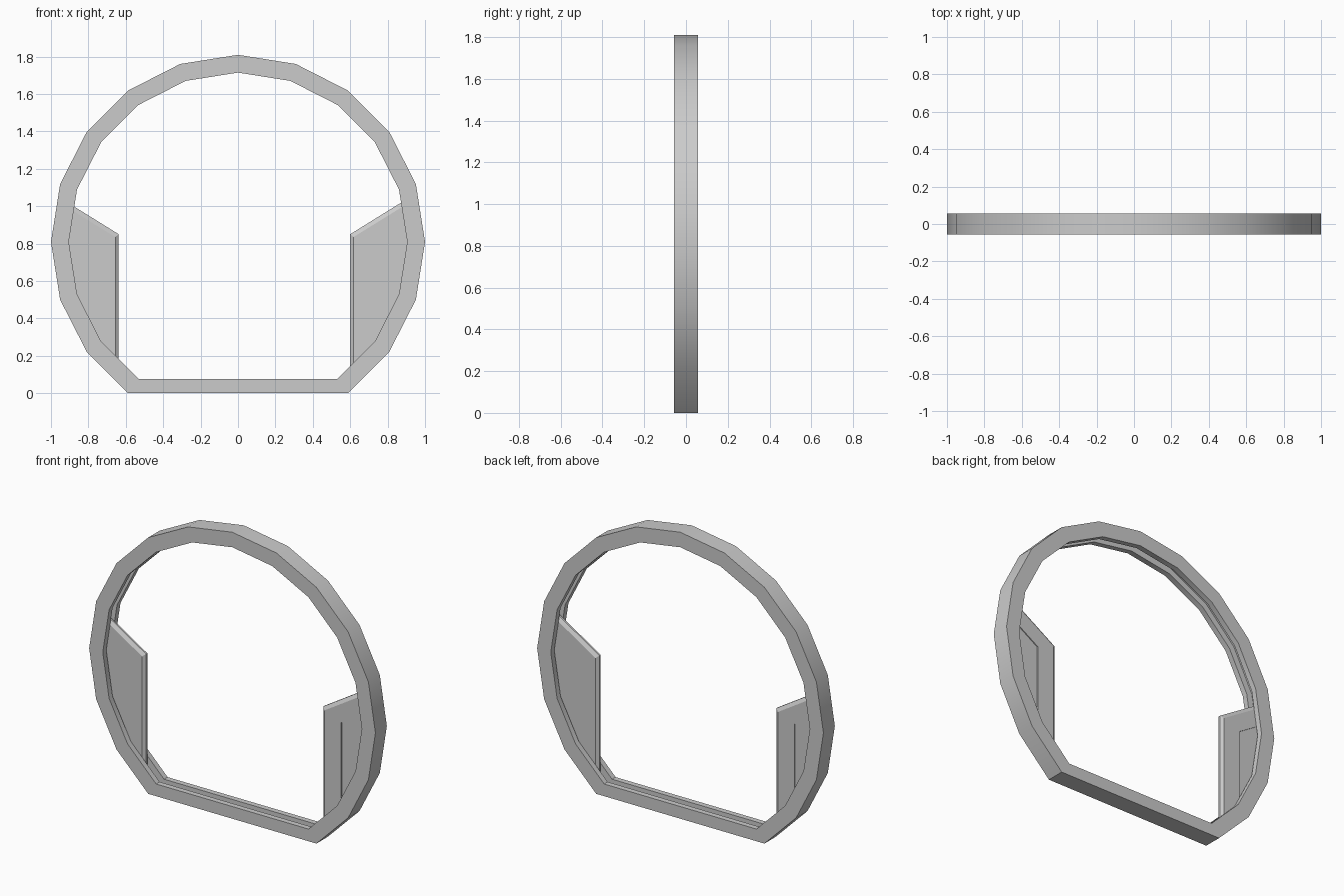
import bpy, bmesh, math

if "Cube" in bpy.data.objects:
    bpy.data.objects.remove(bpy.data.objects["Cube"])

CZ = 0.809          # height of the ring centre
STEP = math.radians(18)


def make_object(name, loops, closed):
    """Skin a row of equal-length loops; close it on itself or cap both ends."""
    bm = bmesh.new()
    rows = [[bm.verts.new(p) for p in loop] for loop in loops]
    n = len(rows[0])
    pairs = list(zip(rows, rows[1:]))
    if closed:
        pairs.append((rows[-1], rows[0]))
    for a, b in pairs:
        for i in range(n):
            j = (i + 1) % n
            bm.faces.new((a[i], a[j], b[j], b[i]))
    if not closed:
        bm.faces.new(rows[0])
        bm.faces.new(rows[-1])
    bmesh.ops.recalc_face_normals(bm, faces=bm.faces)
    mesh = bpy.data.meshes.new(name)
    bm.to_mesh(mesh)
    bm.free()
    obj = bpy.data.objects.new(name, mesh)
    bpy.context.collection.objects.link(obj)
    return obj


# Ring frame: grooved section swept round a 20-gon with a flat bottom
section = [(1, -.057), (1, .057), (.905, .057), (.905, .022),
           (.945, .022), (.945, -.022), (.905, -.022), (.905, -.057)]
loops = []
for k in range(-3, 14):
    a = k * STEP
    loops.append([(r * math.cos(a), y, CZ + r * math.sin(a)) for r, y in section])
frame = make_object("ring_frame", loops, True)
bpy.ops.object.select_all(action='DESELECT')
frame.select_set(True)
bpy.context.view_layer.objects.active = frame
bpy.ops.object.shade_smooth_by_angle(angle=math.radians(30))


# Sliding doors
def arc_z(x, r):
    """Lower right side of the 20-gon of radius r at a given x."""
    for k in (-3, -2, -1):
        x0, x1 = r * math.cos(k * STEP), r * math.cos((k + 1) * STEP)
        if x <= x1:
            t = (x - x0) / (x1 - x0)
            z0, z1 = r * math.sin(k * STEP), r * math.sin((k + 1) * STEP)
            return CZ + z0 + t * (z1 - z0)
    return CZ


def door_loop(side, x, top, r, y):
    """Outline: straight free edge, sloping top, back edge following the ring."""
    slope, lean = .62, math.tan(STEP / 2)
    cx = (r - lean * (top - CZ) + lean * slope * x) / (1 + lean * slope)
    fx = max(r * math.cos(2 * STEP), x + .03)
    pts = [(x, arc_z(x, r)), (x, top), (cx, top + slope * (cx - x)), (r, CZ),
           (r * math.cos(STEP), CZ - r * math.sin(STEP)), (fx, arc_z(fx, r))]
    return [(side * px, y, pz) for px, pz in pts]


def door(name, side, edge):
    # chamfered rim and shallow recessed panel on both faces
    half = [(edge + .135, .79, .915, .014), (edge + .135, .79, .915, .02),
            (edge + .018, .835, .93, .02), (edge, .85, .93, .006)]
    rows = [door_loop(side, x, t, r, -y) for x, t, r, y in half]
    rows += [door_loop(side, x, t, r, y) for x, t, r, y in reversed(half)]
    make_object(name, rows, False)


door("left_door", -1, .638)
door("right_door", 1, .60)
